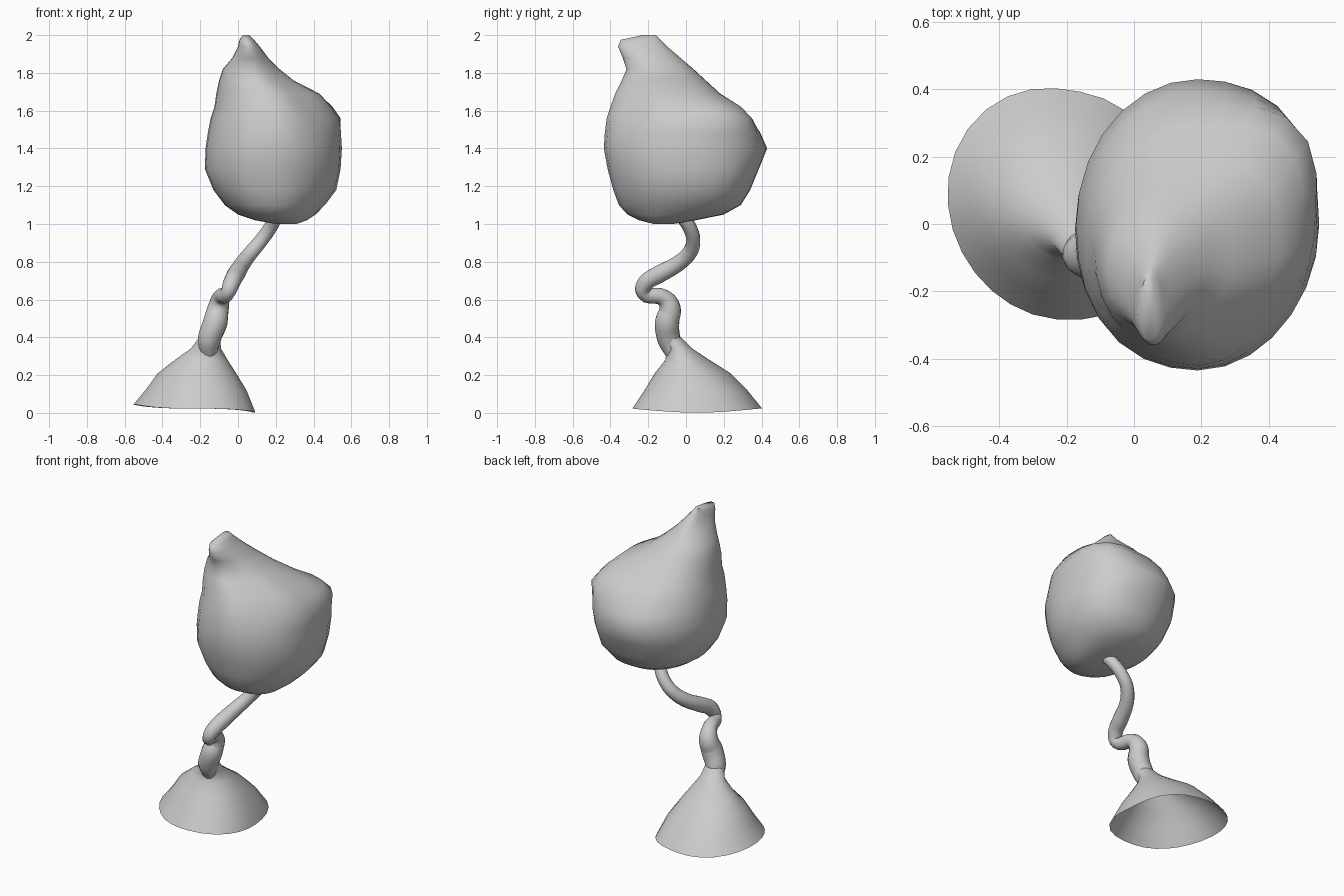
import bpy, bmesh, math

SIDES = 28


def loft(name, rings, cap, skew=0.0, front_left=0.0, rim_lift=0.0, angle=60):
    """Skin rings of (z, xmin, xmax, ymin, ymax, back-right bulge, front-right bulge)."""
    bm = bmesh.new()
    loops = []
    for i, (z, x0, x1, y0, y1, back_right, front_right) in enumerate(rings):
        loop = []
        for k in range(SIDES):
            a = 2 * math.pi * k / SIDES
            c, s = math.cos(a), math.sin(a)
            lift = -rim_lift * c ** 3 if i == 0 else 0
            bulge = (back_right if s > 0 else front_right) if c > 0 else (
                front_left * (x1 - x0) if s < 0 else 0)
            out = bulge * math.sin(2 * a) ** 2 - skew * math.sin(2 * a) * (x1 - x0)
            loop.append(bm.verts.new(((x0 + x1) / 2 + ((x1 - x0) / 2 + out) * c,
                                      (y0 + y1) / 2 + ((y1 - y0) / 2 + out) * s,
                                      z + lift)))
        loops.append(loop)
    for a, b in zip(loops, loops[1:]):
        for k in range(SIDES):
            n = (k + 1) % SIDES
            bm.faces.new((a[k], a[n], b[n], b[k]))
    if cap:
        bm.faces.new(loops[0][::-1])
        bm.faces.new(loops[-1])
    mesh = bpy.data.meshes.new(name)
    bm.to_mesh(mesh)
    bm.free()
    obj = bpy.data.objects.new(name, mesh)
    bpy.context.collection.objects.link(obj)
    smooth(obj, angle)
    return obj


def smooth(obj, angle):
    bpy.ops.object.select_all(action='DESELECT')
    obj.select_set(True)
    bpy.context.view_layer.objects.active = obj
    bpy.ops.object.shade_smooth_by_angle(angle=math.radians(angle))


# Flared base, open underneath with a slightly uneven rim
loft("base", [
    (0.023, -0.553, 0.09, -0.283, 0.403, 0.025, 0.02),
    (0.12, -0.49, 0.045, -0.22, 0.325, 0.015, 0.01),
    (0.21, -0.425, -0.01, -0.165, 0.235, 0, 0),
    (0.28, -0.335, -0.055, -0.11, 0.125, 0, 0),
    (0.34, -0.25, -0.09, -0.10, 0.035, 0, 0),
    (0.40, -0.205, -0.095, -0.14, -0.025, 0, 0),
], cap=False, skew=0.022, rim_lift=0.022)

# Bulbous head with a beaked tip
loft("head", [
    (1.00, 0.20, 0.31, -0.17, -0.07, 0, 0),
    (1.02, 0.09, 0.365, -0.25, 0.05, 0, 0),
    (1.05, 0.0, 0.41, -0.31, 0.20, 0.01, -0.01),
    (1.10, -0.07, 0.46, -0.355, 0.29, 0.02, -0.01),
    (1.18, -0.13, 0.52, -0.385, 0.34, 0.03, -0.01),
    (1.29, -0.175, 0.543, -0.415, 0.385, 0.03, -0.005),
    (1.40, -0.172, 0.55, -0.435, 0.43, 0.02, -0.005),
    (1.48, -0.16, 0.545, -0.43, 0.395, 0.04, -0.02),
    (1.56, -0.145, 0.535, -0.42, 0.345, 0.075, -0.035),
    (1.62, -0.125, 0.49, -0.40, 0.285, 0.075, -0.04),
    (1.69, -0.115, 0.43, -0.375, 0.18, 0.045, -0.035),
    (1.76, -0.10, 0.295, -0.34, 0.105, 0.02, -0.02),
    (1.82, -0.08, 0.22, -0.315, 0.04, 0.01, -0.01),
    (1.88, -0.03, 0.16, -0.335, -0.03, 0, 0),
    (1.94, 0.0, 0.115, -0.36, -0.10, 0, 0),
    (1.975, 0.008, 0.085, -0.345, -0.135, 0, 0),
    (2.00, 0.025, 0.06, -0.23, -0.16, 0, 0),
], cap=True, front_left=0.02)

# Crooked stem: x, y, z, radius
path = [
    (-0.155, -0.06, 0.31, 0.045), (-0.152, -0.09, 0.39, 0.062),
    (-0.12, -0.10, 0.48, 0.066), (-0.105, -0.085, 0.555, 0.058),
    (-0.09, -0.12, 0.61, 0.045), (-0.055, -0.225, 0.635, 0.038),
    (-0.035, -0.215, 0.685, 0.045), (-0.01, -0.14, 0.735, 0.048),
    (0.02, -0.05, 0.785, 0.044), (0.07, 0.02, 0.85, 0.04),
    (0.12, 0.038, 0.91, 0.038), (0.17, 0.02, 0.98, 0.037),
    (0.20, -0.02, 1.04, 0.037),
]
curve = bpy.data.curves.new("stem", 'CURVE')
curve.dimensions = '3D'
curve.bevel_depth = 1.0
curve.bevel_resolution = 4
curve.resolution_u = 5
spline = curve.splines.new('BEZIER')
spline.bezier_points.add(len(path) - 1)
for p, (x, y, z, r) in zip(spline.bezier_points, path):
    p.co = (x, y, z)
    p.radius = r
    p.handle_left_type = p.handle_right_type = 'AUTO'
stem = bpy.data.objects.new("stem", curve)
bpy.context.collection.objects.link(stem)
bpy.ops.object.select_all(action='DESELECT')
stem.select_set(True)
bpy.context.view_layer.objects.active = stem
bpy.ops.object.convert(target='MESH')
smooth(bpy.context.view_layer.objects.active, 70)
